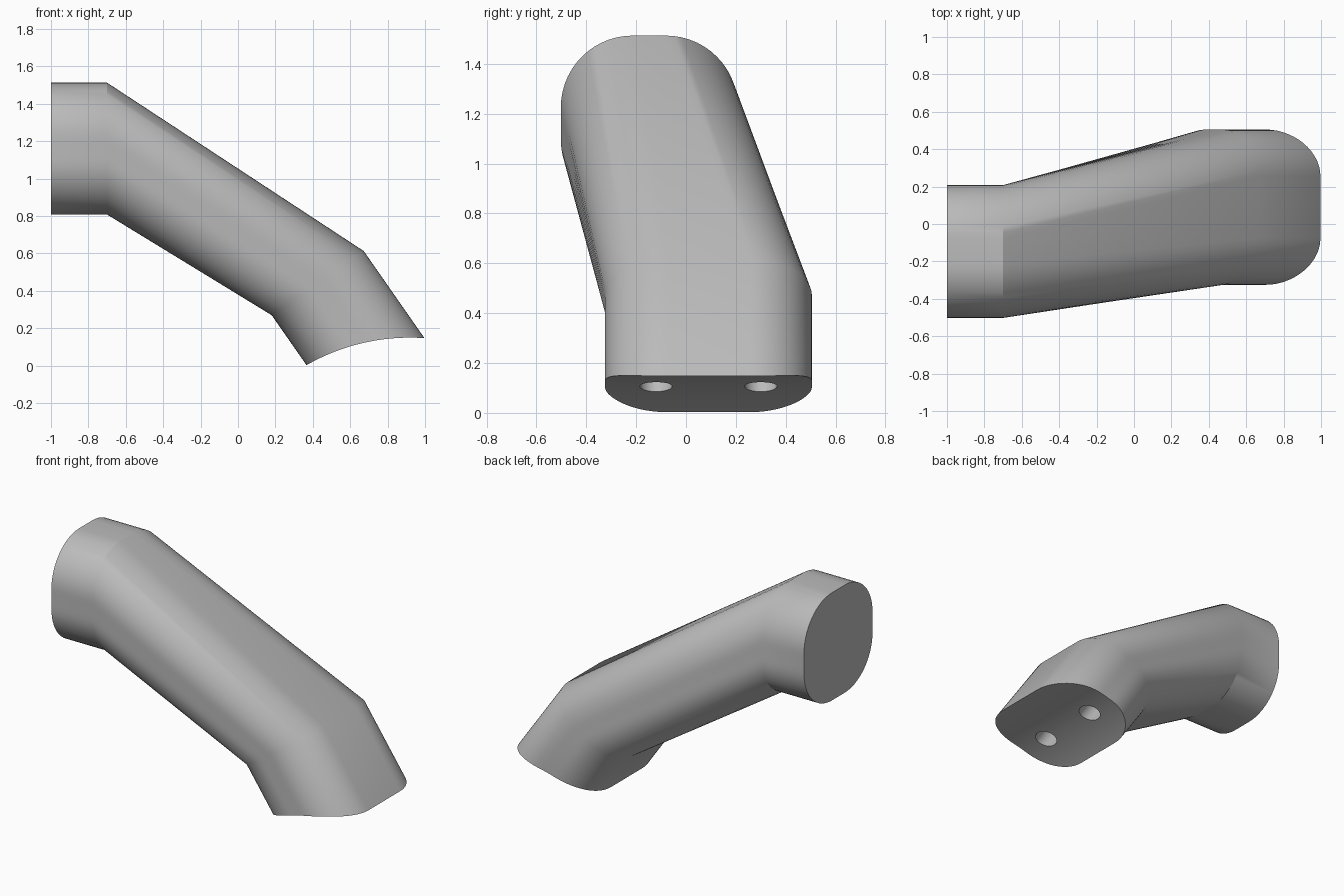
import bpy, bmesh, math
from mathutils import Vector

cube = bpy.data.objects.get("Cube")
if cube:
    bpy.data.objects.remove(cube, do_unlink=True)

# One grey for the whole part
grey = bpy.data.materials.new("mid grey")
grey.use_nodes = True
colour = (0.5, 0.5, 0.5, 1)
grey.diffuse_color = colour
grey.node_tree.nodes["Principled BSDF"].inputs["Base Color"].default_value = colour

SEG, FLAT = 14, 4
ACROSS = Vector((0.82, 0, 0.572))       # width direction of the lower neck
DOWN = Vector((0.572, 0, -0.82))        # axis of the lower neck
ARC_C, ARC_R = Vector((0.92, 0, -0.965)), 1.115


def half_profile(width, half_y, r):
    """Half of a rounded rectangle as (u, y) pairs with u rising."""
    angles = [math.pi / 2 * i / SEG for i in range(SEG + 1)]
    low = [(r - r * math.cos(a), half_y - r + r * math.sin(a)) for a in angles]
    mid = [(r + (width - 2 * r) * i / FLAT, half_y) for i in range(1, FLAT)]
    high = [(width - u, y) for u, y in reversed(low)]
    return low + mid + high


def ring(profile, origin, direction, centre_y):
    """Place a closed rounded section in space."""
    def place(u, y):
        p = origin + direction * u
        return Vector((p.x, centre_y + y, p.z))
    return [place(u, y) for u, y in profile] + [place(u, -y) for u, y in reversed(profile)]


def to_saddle(p):
    """Slide a point down the neck axis onto the arched saddle."""
    q = Vector((p.x, 0, p.z)) - ARC_C
    b = q.dot(DOWN) / DOWN.length
    t = -b - math.sqrt(b * b - q.length_squared + ARC_R ** 2)
    return p + DOWN.normalized() * t


# Sections: end collar, collar bend, lower bend, arched saddle
collar = half_profile(0.705, 0.355, 0.288)
neck = half_profile(0.6, 0.415, 0.25)
up = Vector((0, 0, 1))
sections = [ring(collar, Vector((x, 0, 0.808)), up, -0.147) for x in (-1, -0.7)]
sections.append(ring(neck, Vector((0.18, 0, 0.27)), ACROSS, 0.09))
sections.append([to_saddle(p) for p in sections[-1]])

# Loft the tube
bm = bmesh.new()
rings = [[bm.verts.new(p) for p in s] for s in sections]
n = len(rings[0])
for a, b in zip(rings, rings[1:]):
    for i in range(n):
        j = (i + 1) % n
        bm.faces.new((a[i], a[j], b[j], b[i]))
bm.faces.new(rings[0])
saddle = rings[-1]
for i in range(n // 2 - 1):
    bm.faces.new((saddle[i], saddle[i + 1], saddle[n - 2 - i], saddle[n - 1 - i]))
bmesh.ops.recalc_face_normals(bm, faces=bm.faces)
mesh = bpy.data.meshes.new("angled_tube")
bm.to_mesh(mesh)
bm.free()
mesh.materials.append(grey)
tube = bpy.data.objects.new("angled_tube", mesh)
bpy.context.collection.objects.link(tube)

# Two bolt holes drilled up the neck axis
for y in (-0.12, 0.3):
    bpy.ops.mesh.primitive_cylinder_add(
        vertices=32, radius=0.065, depth=0.6, location=Vector((0.61, y, 0.107)),
        rotation=DOWN.to_track_quat("Z", "Y").to_euler())
    cutter = bpy.context.object
    cutter.name = "hole_cutter"
    cutter.hide_render = True
    cutter.data.materials.append(grey)
    bpy.context.view_layer.objects.active = tube
    mod = tube.modifiers.new("bolt_hole", "BOOLEAN")
    mod.operation, mod.solver, mod.object = "DIFFERENCE", "EXACT", cutter
    bpy.ops.object.modifier_apply(modifier=mod.name)
    bpy.data.objects.remove(cutter, do_unlink=True)

bpy.ops.object.select_all(action="DESELECT")
tube.select_set(True)
bpy.context.view_layer.objects.active = tube
bpy.ops.object.shade_smooth_by_angle(angle=math.radians(30))
